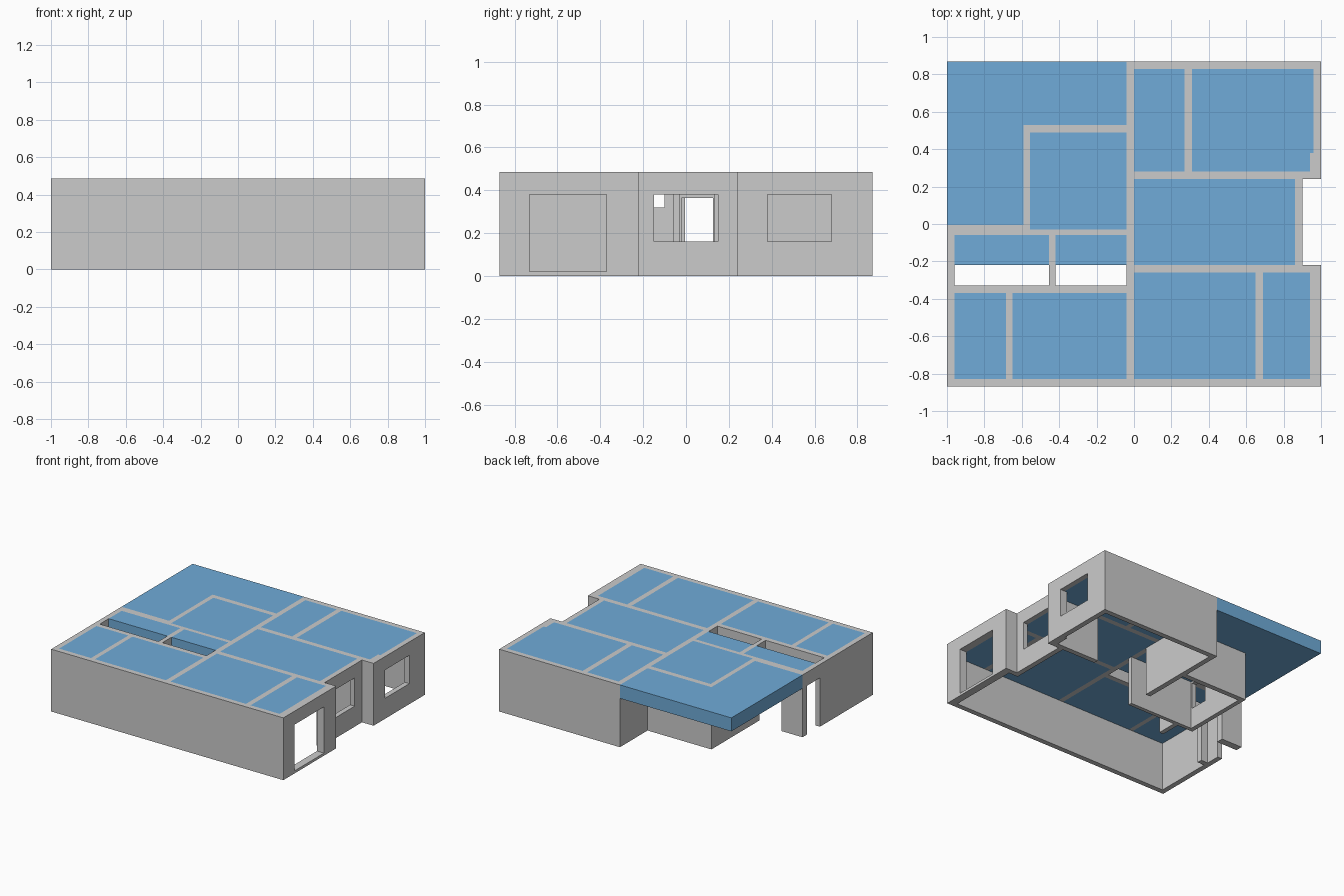
import bpy, bmesh

if "Cube" in bpy.data.objects:
    bpy.data.objects.remove(bpy.data.objects["Cube"])

H = 0.485      # wall height
C = 0.38       # underside of ceiling slabs and beams

blue = bpy.data.materials.new("ceiling_blue")
blue.diffuse_color = (0.16, 0.41, 0.69, 1)
blue.use_nodes = True
blue.node_tree.nodes["Principled BSDF"].inputs["Base Color"].default_value = blue.diffuse_color


def prism(name, outline, z0, z1, mat=None):
    """Extrude a flat outline from z0 to z1."""
    bm = bmesh.new()
    face = bm.faces.new([bm.verts.new((x, y, z0)) for x, y in outline])
    ext = bmesh.ops.extrude_face_region(bm, geom=[face])["geom"]
    bmesh.ops.translate(bm, vec=(0, 0, z1 - z0),
                        verts=[v for v in ext if isinstance(v, bmesh.types.BMVert)])
    bmesh.ops.recalc_face_normals(bm, faces=bm.faces)
    mesh = bpy.data.meshes.new(name)
    bm.to_mesh(mesh)
    bm.free()
    ob = bpy.data.objects.new(name, mesh)
    bpy.context.collection.objects.link(ob)
    if mat:
        mesh.materials.append(mat)
    return ob


def box(name, x0, x1, y0, y1, z0=0, z1=H, mat=None):
    return prism(name, [(x0, y0), (x1, y0), (x1, y1), (x0, y1)], z0, z1, mat)


def wall_with_opening(name, x0, x1, y0, y1, oy0, oy1, oz0, oz1):
    """Wall running along y with a rectangular hole through it."""
    wall = box(name, x0, x1, y0, y1)
    cutter = box(name + "_cutter", x0 - .05, x1 + .05, oy0, oy1, oz0, oz1)
    cutter.hide_render = True
    cutter.hide_viewport = True
    cutter.display_type = 'WIRE'
    mod = wall.modifiers.new("opening", 'BOOLEAN')
    mod.object = cutter
    mod.operation = 'DIFFERENCE'
    mod.solver = 'EXACT'


# Walls with windows or doors
wall_with_opening("right_front_wall", .94, 1, -.83, -.26, -.73, -.37, .02, C)
wall_with_opening("right_middle_wall", .86, .90, -.22, .24, -.15, .15, .16, C)
wall_with_opening("right_back_wall", .96, 1, .28, .83, .38, .68, .16, C)
wall_with_opening("small_room_left_wall", -.59, -.555, -.03, .49, -.02, .125, .16, .365)

# Full-height solid walls: x0, x1, y0, y1
walls = {
    "front_wall": (-1, 1, -.87, -.83),
    "left_wall": (-1, -.96, -.83, -.22),
    "back_wall": (-.04, 1, .83, .87),
    "centre_wall": (-.04, 0, .13, .83),
    "right_front_return": (.86, 1, -.26, -.22),
    "right_back_return": (.57, 1, .24, .28),
    "right_back_pier": (.94, .96, .28, .38),
    "small_room_back_wall": (-.59, -.04, .49, .53),
    "small_room_front_wall": (-.59, 0, -.06, -.03),
    "porch_pier": (-1, -.82, -.06, -.005),
    "corridor_pier": (-.96, -.90, -.37, -.33),
    "corridor_partition": (-.455, -.42, -.10, -.06),
}
for name, r in walls.items():
    box(name, *r)
box("corridor_low_partition", -.455, -.42, -.22, -.10, 0, .32)

# Beams between the ceiling slabs
beams = {
    "centre_front": (-.04, 0, -.83, -.06),
    "centre_door": (-.04, 0, -.03, .13),
    "left_entry": (-1, -.96, -.22, -.06),
    "porch": (-.82, -.59, -.06, -.005),
    "corridor_front": (-.90, -.04, -.37, -.33),
    "corridor_cross": (-.455, -.42, -.33, -.10),
    "front_left": (-.685, -.65, -.83, -.37),
    "front_right": (.65, .69, -.83, -.26),
    "middle_front": (0, .86, -.26, -.22),
    "middle_back": (0, .57, .24, .28),
    "back_right": (.27, .31, .28, .83),
}
for name, r in beams.items():
    box(name + "_beam", *r, C, H)

# Blue ceiling slabs, one per room
slabs = {
    "front_left": (-.96, -.685, -.83, -.37),
    "front_centre_left": (-.65, -.04, -.83, -.37),
    "front_centre_right": (0, .65, -.83, -.26),
    "front_right": (.69, .94, -.83, -.26),
    "corridor_left": (-.96, -.455, -.22, -.06),
    "corridor_right": (-.42, -.04, -.22, -.06),
    "middle_right": (0, .86, -.22, .24),
    "back_centre": (0, .27, .28, .83),
    "back_right": (.31, .96, .28, .83),
    "small_room": (-.555, -.04, -.03, .49),
}
for name, r in slabs.items():
    box(name + "_ceiling", *r, C, H, blue)

# L-shaped porch roof overhanging the back left
prism("porch_roof", [(-1, -.005), (-.59, -.005), (-.59, .53), (-.04, .53),
                     (-.04, .87), (-1, .87)], C, H, blue)
